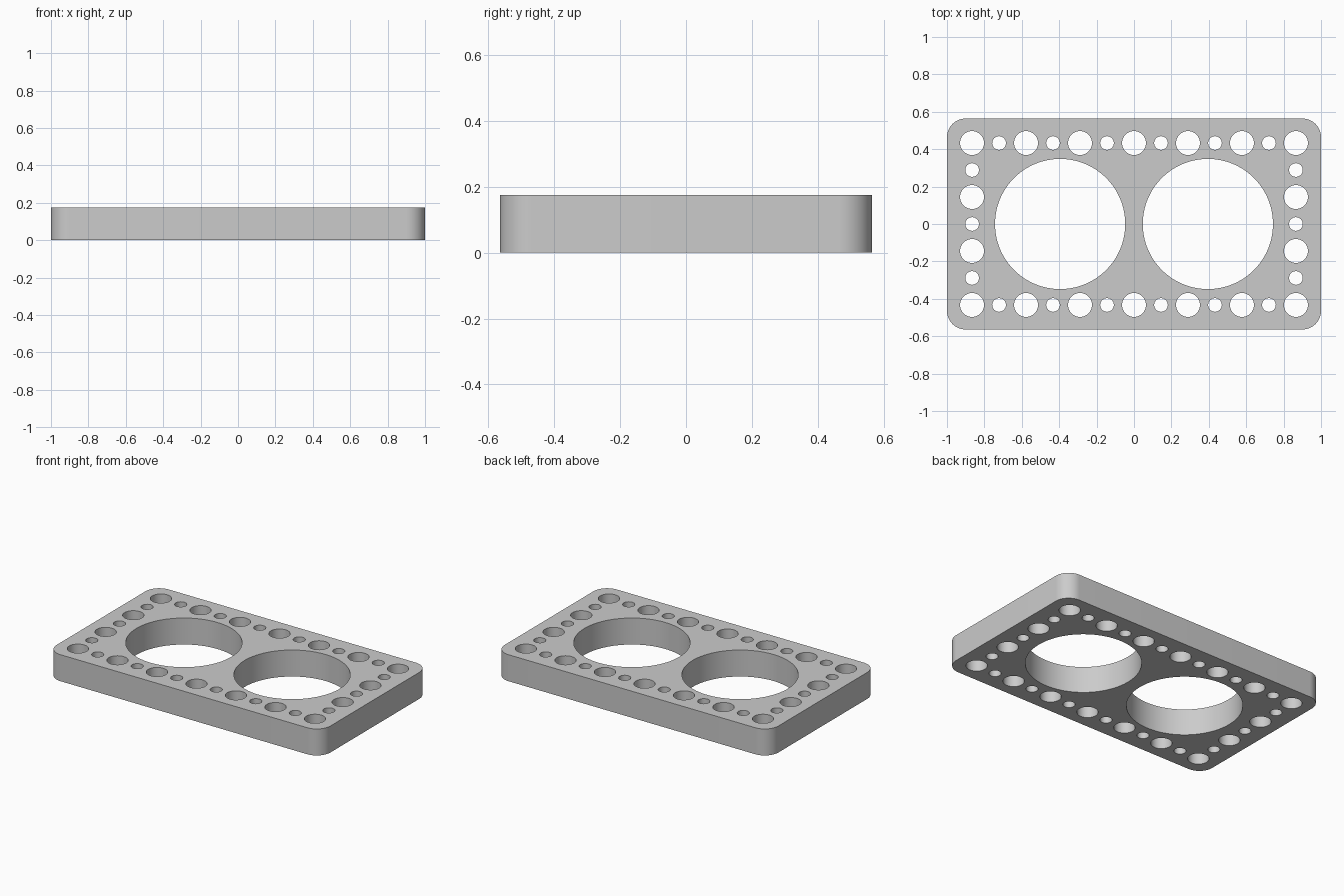
import bpy, bmesh
from math import sin, cos, pi, radians

if "Cube" in bpy.data.objects:
    bpy.data.objects.remove(bpy.data.objects["Cube"], do_unlink=True)

HALF_X, HALF_Y, HEIGHT = 1.0, 0.564, 0.175
CORNER = 0.1
PITCH = 0.1443          # spacing of the perimeter holes
BIG, LARGE, SMALL = 0.348, 0.064, 0.0365


def arc(cx, cy, r, start, sweep, steps):
    return [(cx + r * cos(start + sweep * i / steps),
             cy + r * sin(start + sweep * i / steps)) for i in range(steps + 1)]


def add_loop(curve, points):
    spline = curve.splines.new('POLY')
    spline.points.add(len(points) - 1)
    for p, (x, y) in zip(spline.points, points):
        p.co = (x, y, 0, 1)
    spline.use_cyclic_u = True


def add_hole(curve, x, y, r, steps):
    add_loop(curve, arc(x, y, r, 0, 2 * pi, steps)[:-1])


# Plate profile: rounded rectangle outline
profile = bpy.data.curves.new("plate_profile", 'CURVE')
profile.dimensions = '2D'
profile.fill_mode = 'BOTH'
profile.extrude = HEIGHT / 2
outline = []
for i, (sx, sy) in enumerate([(1, 1), (-1, 1), (-1, -1), (1, -1)]):
    outline += arc(sx * (HALF_X - CORNER), sy * (HALF_Y - CORNER),
                   CORNER, i * pi / 2, pi / 2, 16)
add_loop(profile, outline)

# Two main openings
for side in (-1, 1):
    add_hole(profile, side * 0.395, 0, BIG, 128)

# Perimeter holes, alternating large and small
for i in range(-6, 7):
    for j in range(-3, 4):
        if abs(i) == 6 or abs(j) == 3:
            large = (i + j + 9) % 2 == 0
            add_hole(profile, i * PITCH, j * PITCH,
                     LARGE if large else SMALL, 48 if large else 32)

plate = bpy.data.objects.new("perforated_plate", profile)
bpy.context.collection.objects.link(plate)
bpy.ops.object.select_all(action='DESELECT')
plate.select_set(True)
bpy.context.view_layer.objects.active = plate
bpy.ops.object.convert(target='MESH')
plate = bpy.context.view_layer.objects.active

# Weld caps to walls and stand the plate on the ground
bm = bmesh.new()
bm.from_mesh(plate.data)
bmesh.ops.remove_doubles(bm, verts=bm.verts, dist=0.0002)
bmesh.ops.recalc_face_normals(bm, faces=bm.faces)
bmesh.ops.translate(bm, verts=bm.verts, vec=(0, 0, HEIGHT / 2))
bm.to_mesh(plate.data)
bm.free()
bpy.ops.object.shade_smooth_by_angle(angle=radians(30))

# Single grey finish
grey = bpy.data.materials.new("light_grey")
grey.use_nodes = True
color = (0.6, 0.6, 0.6, 1)
grey.diffuse_color = color
grey.node_tree.nodes["Principled BSDF"].inputs["Base Color"].default_value = color
plate.data.materials.clear()
plate.data.materials.append(grey)
